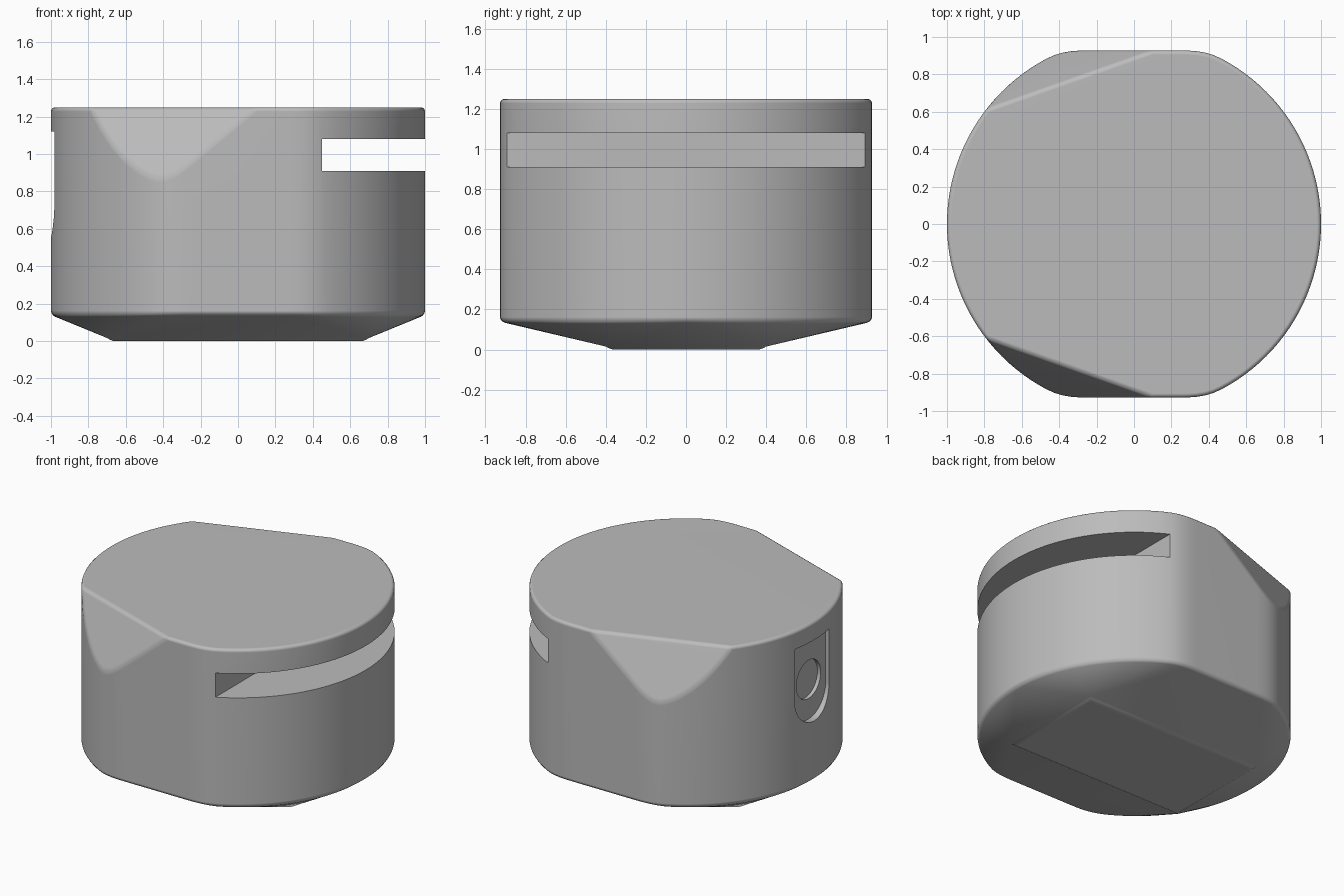
import bpy, bmesh, math
from mathutils import Vector

if "Cube" in bpy.data.objects:
    bpy.data.objects.remove(bpy.data.objects["Cube"])

grey = bpy.data.materials.new("plain grey")
grey.use_nodes = True
colour = (0.5, 0.5, 0.5, 1)
grey.diffuse_color = colour
grey.node_tree.nodes["Principled BSDF"].inputs["Base Color"].default_value = colour

TOP, RIM, FLAT = 1.25, 0.14, 0.928


def add_object(name, bm):
    bmesh.ops.recalc_face_normals(bm, faces=bm.faces[:])
    mesh = bpy.data.meshes.new(name)
    bm.to_mesh(mesh)
    bm.free()
    obj = bpy.data.objects.new(name, mesh)
    bpy.context.collection.objects.link(obj)
    mesh.materials.append(grey)
    return obj


def outline(z, count=128):
    """Round outline with softly flattened front and back."""
    points = []
    for i in range(count):
        a = 2 * math.pi * i / count
        y = abs(math.sin(a))
        blend = max(0.04 - abs(y - FLAT), 0) / 0.04
        y = min(y, FLAT) - blend ** 2 * 0.01
        points.append((math.cos(a), math.copysign(y, math.sin(a)), z))
    return points


def prism(name, profile, x0, x1):
    """Extrude a y-z profile along x as a hidden cutter."""
    bm = bmesh.new()
    face = bm.faces.new([bm.verts.new((x0, y, z)) for y, z in profile])
    geom = bmesh.ops.extrude_face_region(bm, geom=[face])["geom"]
    bmesh.ops.translate(bm, vec=(x1 - x0, 0, 0),
                        verts=[g for g in geom if isinstance(g, bmesh.types.BMVert)])
    obj = add_object(name, bm)
    obj.hide_render = True
    obj.hide_set(True)
    return obj


def arc(radius, z, start, end, count):
    return [(radius * math.cos(a), z + radius * math.sin(a))
            for a in (start + (end - start) * i / count for i in range(count + 1))]


# Body: upright wall tapering to a small rectangular base
bm = bmesh.new()
base = [(sx * 0.68, sy * 0.38, 0) for sx in (-1, 1) for sy in (-1, 1)]
for point in outline(TOP) + outline(RIM) + base:
    bm.verts.new(point)
bmesh.ops.convex_hull(bm, input=bm.verts[:])
bmesh.ops.dissolve_limit(bm, angle_limit=math.radians(0.5),
                         verts=bm.verts[:], edges=bm.edges[:])

# Two sloping facets on the upper edge
for side in (-1, 1):
    normal = Vector((-0.332, side * 0.943, 0.4)).normalized()
    cut = bmesh.ops.bisect_plane(bm, geom=bm.verts[:] + bm.edges[:] + bm.faces[:],
                                 plane_co=(-0.83, side * 0.6, TOP), plane_no=normal,
                                 clear_outer=True)
    rim = [g for g in cut["geom_cut"] if isinstance(g, bmesh.types.BMEdge)]
    bmesh.ops.holes_fill(bm, edges=rim, sides=0)
body = add_object("body", bm)

# Softened outer edges
bevel = body.modifiers.new("soft edges", 'BEVEL')
bevel.width = 0.022
bevel.segments = 3
bevel.limit_method = 'ANGLE'
bevel.angle_limit = math.radians(13)

# Side slot, shield-shaped pocket and round socket
slot = prism("slot_cutter", [(-1.2, 0.91), (1.2, 0.91), (1.2, 1.08), (-1.2, 1.08)], 0.45, 1.2)
shield = [(0.19, 1.12), (-0.19, 1.12)] + arc(0.19, 0.74, math.pi, 2 * math.pi, 24)
pocket = prism("pocket_cutter", shield, -1.2, -0.955)
socket = prism("socket_cutter", arc(0.135, 0.83, 0, 2 * math.pi * 31 / 32, 31), -1.2, -0.93)
for cutter in (slot, pocket, socket):
    boolean = body.modifiers.new(cutter.name, 'BOOLEAN')
    boolean.operation = 'DIFFERENCE'
    boolean.solver = 'EXACT'
    boolean.object = cutter

# Smooth shading that keeps the large faces flat
bpy.context.view_layer.objects.active = body
body.select_set(True)
for modifier in list(body.modifiers):
    bpy.ops.object.modifier_apply(modifier=modifier.name)
bpy.ops.object.shade_smooth_by_angle(angle=math.radians(35))
weighted = body.modifiers.new("even shading", 'WEIGHTED_NORMAL')
weighted.keep_sharp = True
for cutter in (slot, pocket, socket):
    bpy.data.objects.remove(cutter)
